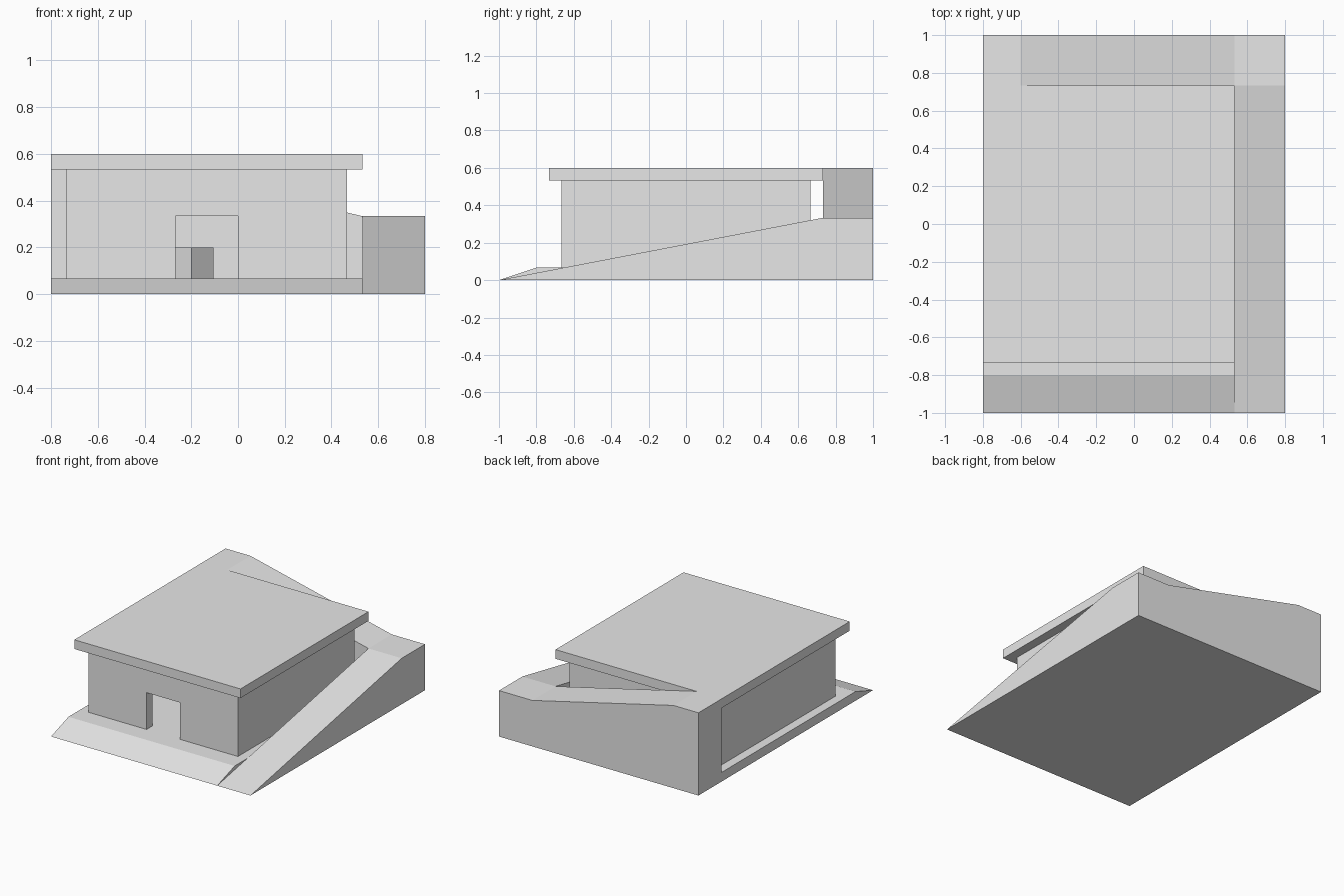
import bpy, bmesh, math
from mathutils import Matrix

U = 1 / 15  # design module

cube = bpy.data.objects.get("Cube")
if cube:
    bpy.data.objects.remove(cube, do_unlink=True)

grey = bpy.data.materials.new("plain_grey")
grey.use_nodes = True
colour = (0.8, 0.8, 0.8, 1)
grey.diffuse_color = colour
grey.node_tree.nodes["Principled BSDF"].inputs["Base Color"].default_value = colour


def prism(name, profile, axis, start, end):
    """Extrude a profile of (horizontal, z) points along 'x' or 'y'; module units."""
    bm = bmesh.new()
    place = (lambda h, z: (start, h, z)) if axis == "x" else (lambda h, z: (h, start, z))
    face = bm.faces.new([bm.verts.new(place(h, z)) for h, z in profile])
    moved = bmesh.ops.extrude_face_region(bm, geom=[face])["geom"]
    step = (end - start, 0, 0) if axis == "x" else (0, end - start, 0)
    bmesh.ops.translate(bm, vec=step, verts=[g for g in moved if isinstance(g, bmesh.types.BMVert)])
    bmesh.ops.recalc_face_normals(bm, faces=bm.faces)
    bmesh.ops.scale(bm, vec=(U, U, U), verts=bm.verts)
    mesh = bpy.data.meshes.new(name)
    bm.to_mesh(mesh)
    bm.free()
    mesh.materials.append(grey)
    obj = bpy.data.objects.new(name, mesh)
    bpy.context.collection.objects.link(obj)
    return obj


def box(name, x, y, z):
    return prism(name, [(x[0], z[0]), (x[1], z[0]), (x[1], z[1]), (x[0], z[1])], "y", *y)


# Floor slab with a sloped front edge
prism("floor_slab", [(-15, 0), (11, 0), (11, 1), (-12, 1)], "x", -12, 8)

# Long side ramp climbing to the rear corner landing
prism("side_ramp", [(-15, 0), (15, 0), (15, 5), (11, 5)], "x", 8, 12)

# Rear ramp climbing from the landing to roof level
prism("rear_ramp", [(-12, 0), (8, 0), (8, 5), (-9, 9), (-12, 9)], "y", 11, 15)

# Hollow room: front wall with doorway, plain back and side walls
prism("front_wall", [(-11, 1), (-4, 1), (-4, 5), (0, 5), (0, 1), (7, 1), (7, 8), (-11, 8)],
      "y", -10, -9)
box("back_wall", (-11, 7), (9, 10), (1, 8))
for name, x in (("right_wall", -11), ("left_wall", 6)):
    box(name, (x, x + 1), (-9, 9), (1, 8))

# Overhanging flat roof
box("roof", (-12, 8), (-11, 11), (8, 9))

# Crate turned diagonally inside the room
crate = box("crate", (-1, 1), (-1, 1), (1, 3))
crate.matrix_world = Matrix.Translation((-3 * U, 0, 0)) @ Matrix.Rotation(math.radians(45), 4, "Z")
